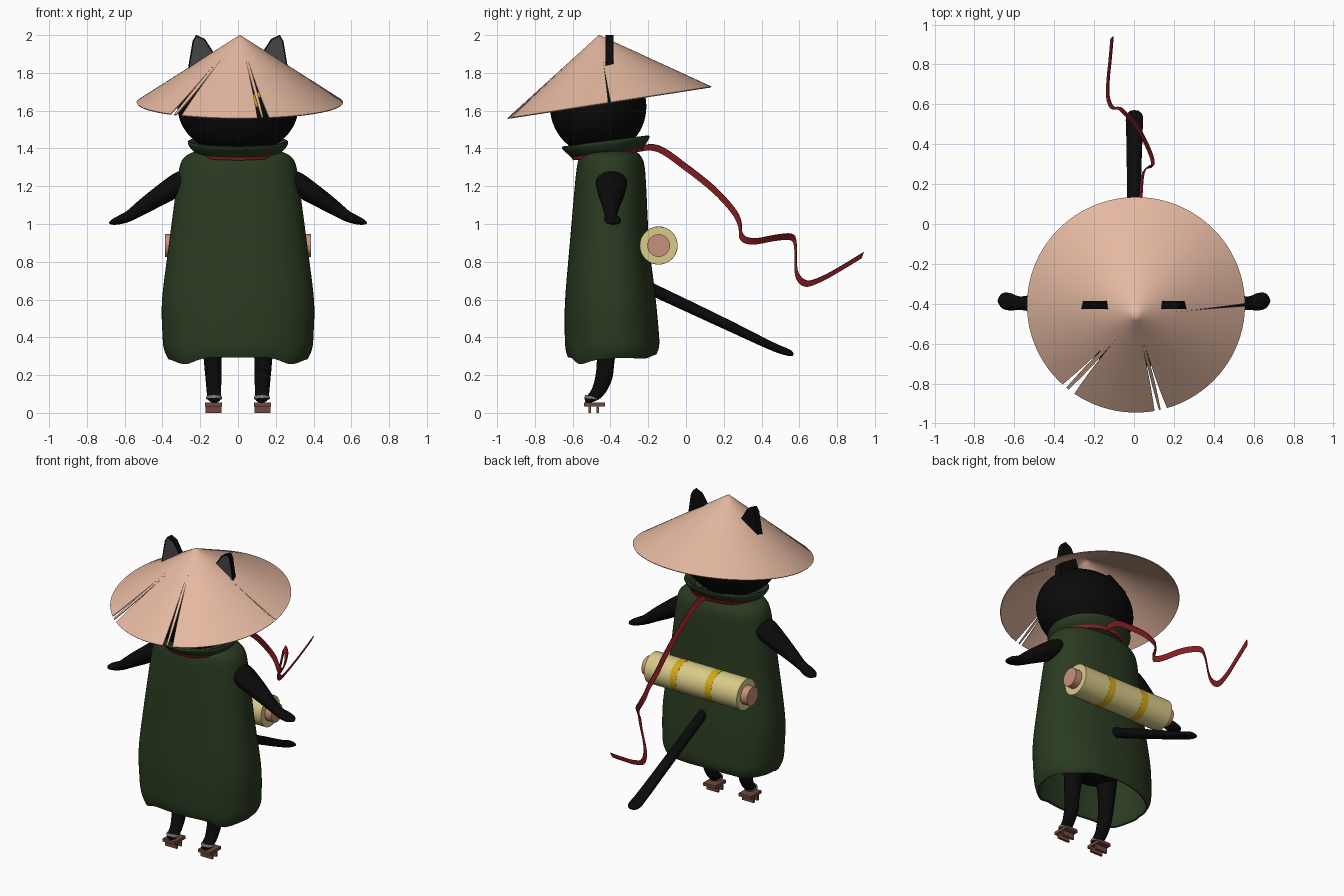
import bpy, bmesh, math
from mathutils import Vector, Matrix

if "Cube" in bpy.data.objects:
    bpy.data.objects.remove(bpy.data.objects["Cube"])


def mat(name, r, g, b):
    m = bpy.data.materials.new(name)
    m.diffuse_color = (r, g, b, 1)
    m.use_nodes = True
    m.node_tree.nodes["Principled BSDF"].inputs["Base Color"].default_value = m.diffuse_color
    return m


STRAW = mat("straw", .78, .48, .355)
GREEN = mat("dark green cloth", .023, .043, .015)
BLACK = mat("black fur", .003, .003, .003)
RED = mat("red ribbon", .27, .014, .018)
PAPER = mat("scroll paper", .70, .60, .25)
GOLD = mat("gold", .66, .40, .01)
CORE = mat("scroll wood", .56, .29, .19)
WOOD = mat("sandal wood", .16, .065, .045)
GREY = mat("grey strap", .20, .20, .20)
EAR = mat("ear inside", .06, .06, .06)


def finish(name, bm, mats, thick=0):
    bmesh.ops.remove_doubles(bm, verts=bm.verts, dist=1e-5)
    bmesh.ops.recalc_face_normals(bm, faces=bm.faces)
    for f in bm.faces:
        f.smooth = True
    me = bpy.data.meshes.new(name)
    bm.to_mesh(me)
    bm.free()
    for m in mats:
        me.materials.append(m)
    ob = bpy.data.objects.new(name, me)
    bpy.context.collection.objects.link(ob)
    if thick:
        so = ob.modifiers.new("thickness", 'SOLIDIFY')
        so.thickness, so.offset = thick, 0
    ob.modifiers.new("sharp edges", 'EDGE_SPLIT').split_angle = math.radians(40)
    return ob


def add_skin(bm, rows, closed=True, caps=True):
    """Quads between rows of points."""
    vs = [[bm.verts.new(p) for p in row] for row in rows]
    n = len(vs[0])
    for a, b in zip(vs, vs[1:]):
        for i in range(n if closed else n - 1):
            j = (i + 1) % n
            bm.faces.new((a[i], a[j], b[j], b[i]))
    if caps:
        bm.faces.new(vs[0])
        bm.faces.new(vs[-1])


def skin(name, rows, mats, thick=0, closed=True, caps=True):
    bm = bmesh.new()
    add_skin(bm, rows, closed, caps)
    return finish(name, bm, mats, thick)


def smooth_path(pts, n=6):
    """Catmull-Rom through tuples of any length."""
    p = [pts[0]] + list(pts) + [pts[-1]]
    out = []
    for a, b, c, d in zip(p, p[1:], p[2:], p[3:]):
        for k in range(n):
            t = k / n
            out.append(tuple(.5 * (2*q + (r-o)*t + (2*o-5*q+4*r-s)*t*t + (3*q-o-3*r+s)*t**3)
                             for o, q, r, s in zip(a, b, c, d)))
    return out + [tuple(pts[-1])]


def tube(name, pts, side, mats, n=20):
    """Elliptical tube: points are x, y, z, radius along side, other radius."""
    pts = smooth_path(pts)
    rows, side = [], Vector(side)
    for i, p in enumerate(pts):
        t = Vector(pts[min(i+1, len(pts)-1)][:3]) - Vector(pts[max(i-1, 0)][:3])
        up = t.cross(side).normalized()
        rows.append([Vector(p[:3]) + side*p[3]*math.cos(a) + up*p[4]*math.sin(a)
                     for a in (2*math.pi*k/n for k in range(n))])
    return skin(name, rows, mats)


def oval(z, rx, cy, ry, e=2.0, n=72, dz=lambda x, y: 0):
    row = []
    for k in range(n):
        a = 2*math.pi*k/n
        c, s = math.cos(a), math.sin(a)
        x = rx*math.copysign(abs(c)**(2/e), c)
        y = cy + ry*math.copysign(abs(s)**(2/e), s)
        row.append((x, y, z + dz(x, y)))
    return row


def cylinder(name, r, half, centre, m):
    bm = bmesh.new()
    bmesh.ops.create_cone(bm, cap_ends=True, segments=40, radius1=r, radius2=r, depth=2*half,
                          matrix=Matrix.Translation(centre) @ Matrix.Rotation(math.pi/2, 4, 'Y'))
    return finish(name, bm, [m])


# straw hat: tilted cone in panels, torn open at the slits (angle, half width, start)
slits = [(-131, 1.3, .3), (-126.3, 1.9, .3), (-79, 1.2, .25), (-75.2, 1.7, .25), (0, .7, .35)]
tilt = Matrix.Translation((.01, -.405, 1.642)) @ Matrix.Rotation(math.radians(8.8), 4, 'X')
bm = bmesh.new()
for i, (a0, w0, s0) in enumerate(slits):
    a1, w1, s1 = slits[(i + 1) % len(slits)]
    a1 += 360 if a1 < a0 else 0
    cols = max(2, int((a1 - a0) / 4))
    rows = []
    for k in range(21):
        t = k / 20
        lo = a0 + w0*max(0, (t-s0)/(1-s0))**1.6
        hi = a1 - w1*max(0, (t-s1)/(1-s1))**1.6
        ang = [math.radians(lo + (hi-lo)*c/cols) for c in range(cols + 1)]
        rows.append([tilt @ Vector((.545*t*math.cos(a), .545*t*math.sin(a), .36*(1-t))) for a in ang])
    add_skin(bm, rows, closed=False, caps=False)
finish("straw_hat", bm, [STRAW], .006)

# head with eyes coloured on the front faces
rows = []
for k in range(1, 64):
    a = math.pi*k/64
    rows.append(oval(1.622 - .26*math.cos(a), .32*math.sin(a), -.465, .255*math.sin(a), n=128))
head = skin("head", rows, [BLACK, GOLD])
for f in head.data.polygons:
    dx, dz = abs(f.center.x) - .125, f.center.z - 1.66
    if f.center.y < -.5 and (dx/.055)**2 + (dz/.045)**2 < 1 and abs(dx) > .012:
        f.material_index = 1

# ears: thick outline with grey inset front
for s, side in ((-1, "left"), (1, "right")):
    outline = [(.275, 1.72), (.262, 1.84), (.24, 1.97), (.222, 2.0), (.175, 1.98), (.13, 1.91), (.07, 1.76)]
    bm = bmesh.new()
    front = bm.faces.new([bm.verts.new((s*x, -.425, z)) for x, z in outline])
    ext = bmesh.ops.extrude_face_region(bm, geom=[front], use_keep_orig=True)
    for v in ext["geom"]:
        if isinstance(v, bmesh.types.BMVert):
            v.co.y = -.385
            v.co.x = s*.19 + (v.co.x - s*.19)*.88
    bmesh.ops.inset_individual(bm, faces=[front], thickness=.008)
    front.material_index = 1
    finish(side + "_ear", bm, [BLACK, EAR])

# cloak: lofted shell with a wavy hem
profile = [(1.385, .15, -.41, .11), (1.38, .22, -.405, .135), (1.355, .275, -.40, .158),
           (1.31, .302, -.398, .173), (1.2, .32, -.40, .184), (.9, .36, -.405, .205),
           (.6, .397, -.40, .235), (.42, .395, -.393, .244), (.34, .387, -.39, .243), (.295, .365, -.39, .230)]
rows = []
for z, rx, cy, ry in smooth_path(profile, 5):
    k = max(0, min(1, (.5 - z)/.2))
    rows.append(oval(z, rx, cy, ry, 2.3, 96,
                     lambda x, y: k*((.02 if y > -.39 else 0) * (1 - abs(x)/.4)
                                     - (.035 if y < -.39 else .012)*math.exp(-((abs(x)-.28)/.07)**2))))
skin("cloak", rows, [GREEN], .01, caps=False)


# flared collar and ribbon round the neck, both higher at the back
def lean(x, y):
    return .13*(y + .425)


collar = [(1.362, .17, -.42, .155), (1.375, .21, -.42, .18), (1.40, .245, -.42, .205), (1.43, .262, -.425, .228),
          (1.434, .25, -.425, .215), (1.40, .20, -.425, .17)]
skin("collar", [oval(*p, dz=lean) for p in smooth_path(collar, 4)], [GREEN], .008, caps=False)
band = [(1.361, .213, -.415, .181), (1.379, .222, -.415, .188)]
skin("neck_ribbon", [oval(*p, dz=lean) for p in band], [RED], .008, caps=False)

# trailing ribbon
path = [(.02, -.27, 1.395), (.02, -.15, 1.40), (.03, 0, 1.30), (.035, .15, 1.18), (.045, .25, 1.07),
        (.07, .285, 1.0), (.095, .295, .93), (.08, .36, .908), (.02, .48, .928), (-.05, .56, .93),
        (-.075, .58, .88), (-.11, .585, .74), (-.13, .635, .685), (-.13, .72, .71), (-.12, .82, .765), (-.11, .935, .835)]
off = Vector((.006, .006, .016))
strip = smooth_path(path, 5)
skin("ribbon_tail", [[Vector(p) - off, Vector(p) + off] for p in strip], [RED], .006, closed=False, caps=False)

# body hidden under the cloak
tube("body", [(0, -.40, .42, .05, .04), (0, -.40, .48, .18, .12), (0, -.40, .8, .22, .14),
              (0, -.40, 1.2, .18, .12), (0, -.42, 1.40, .10, .09)], (1, 0, 0), [BLACK])

# limbs and sandals, once per side
for s, side in ((-1, "left"), (1, "right")):
    tube(side + "_arm", [(s*.25, -.395, 1.245, .07, .05), (s*.31, -.395, 1.215, .083, .06),
                         (s*.40, -.395, 1.158, .07, .053), (s*.49, -.397, 1.10, .048, .042),
                         (s*.57, -.397, 1.046, .034, .030), (s*.62, -.39, 1.024, .044, .024),
                         (s*.66, -.385, 1.011, .038, .016), (s*.682, -.385, 1.005, .01, .005)],
         (0, 1, 0), [BLACK])
    tube(side + "_leg", [(s*.12, -.41, .60, .085, .08), (s*.13, -.415, .42, .062, .058),
                         (s*.134, -.425, .28, .047, .047), (s*.13, -.435, .19, .043, .045),
                         (s*.128, -.465, .115, .038, .036), (s*.125, -.505, .078, .036, .024),
                         (s*.125, -.535, .068, .02, .012)], (1, 0, 0), [BLACK])
    tube(side + "_strap", [(s*.127, -.500, .073, .041, .038), (s*.127, -.499, .079, .042, .038),
                           (s*.127, -.497, .086, .040, .036)], (1, 0, 0), [GREY])
    bm = bmesh.new()
    for cy, cz, w, d, h in ((-.485, .045, .09, .11, .02), (-.510, .018, .086, .014, .036),
                            (-.468, .018, .086, .014, .036)):
        bmesh.ops.create_cube(bm, size=1, matrix=Matrix.Translation((s*.13, cy, cz))
                              @ Matrix.Diagonal((w, d, h, 1)))
    finish(side + "_sandal", bm, [WOOD])

# tail, flattening toward its tip
tube("tail", [(0, -.30, .71, .03, .033), (0, -.15, .64, .03, .032), (0, .2, .475, .035, .028),
              (.002, .45, .355, .041, .022), (.002, .54, .32, .042, .018), (.002, .568, .308, .02, .006)],
     (1, 0, 0), [BLACK])

# rolled scroll on the back
cylinder("scroll_roll", .10, .34, (0, -.145, .886), PAPER)
cylinder("scroll_core", .06, .387, (0, -.145, .886), CORE)
for s, side in ((-1, "left"), (1, "right")):
    cylinder(side + "_scroll_band", .101, .024, (s*.128, -.145, .886), GOLD)
